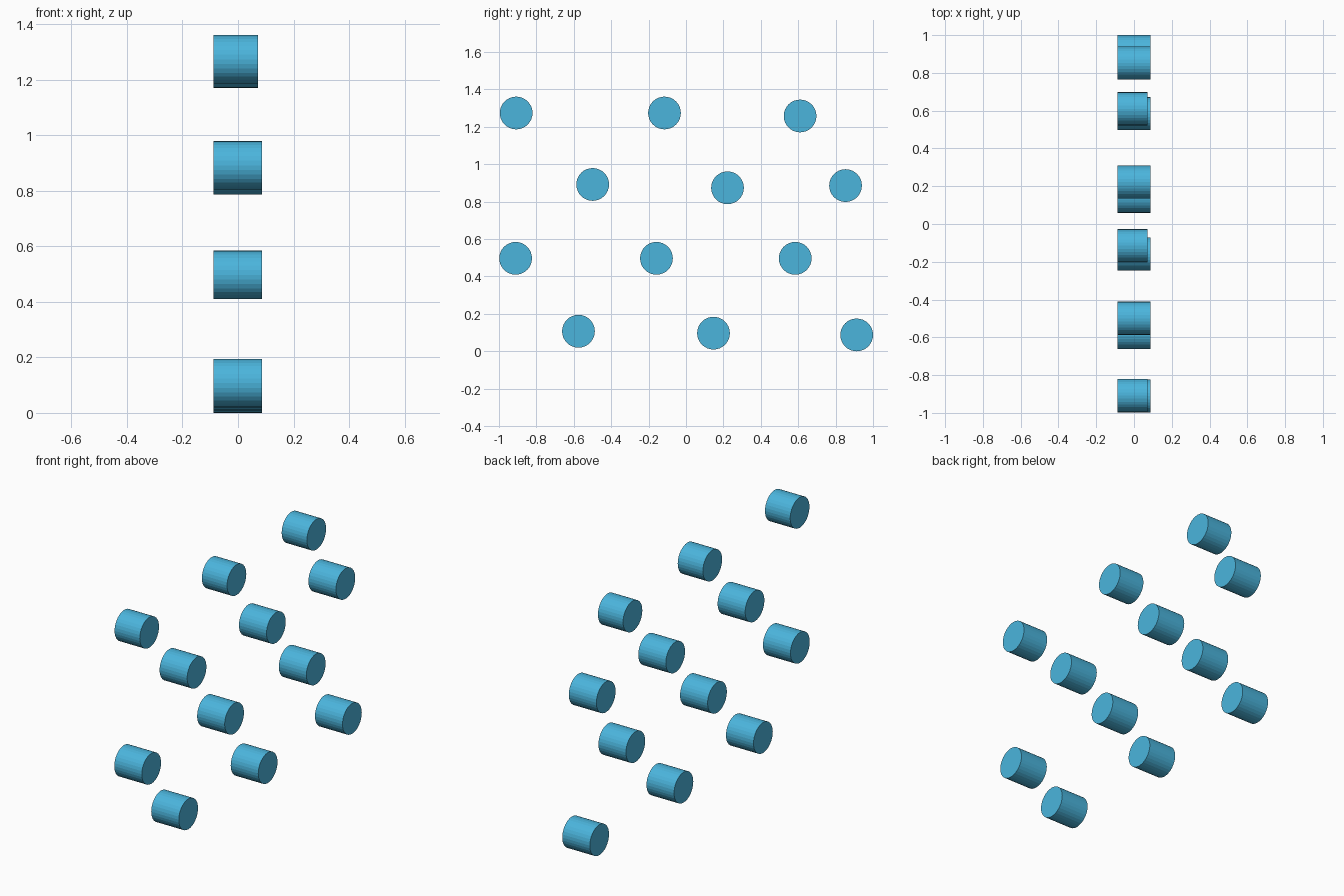
import bpy
from math import pi

if "Cube" in bpy.data.objects:
    bpy.data.objects.remove(bpy.data.objects["Cube"])

R = 0.0875        # peg radius
BACK = -0.088     # shared rear plane of all pegs

mat = bpy.data.materials.new("blue")
mat.diffuse_color = (0.07, 0.46, 0.72, 1)
mat.use_nodes = True
mat.node_tree.nodes["Principled BSDF"].inputs["Base Color"].default_value = mat.diffuse_color

# Staggered rows: front plane x, then (y, z) centre of each peg
rows = {
    "top": (0.072, [(-0.908, 1.274), (-0.115, 1.274), (0.61, 1.258)]),
    "upper": (0.087, [(-0.499, 0.892), (0.222, 0.874), (0.853, 0.886)]),
    "lower": (0.087, [(-0.911, 0.497), (-0.158, 0.497), (0.584, 0.497)]),
    "bottom": (0.087, [(-0.575, 0.107), (0.147, 0.097), (0.9125, 0.0875)]),
}


def peg(name, front, y, z):
    """Round peg lying along x."""
    bpy.ops.mesh.primitive_cylinder_add(
        vertices=32, radius=R, depth=front - BACK,
        location=((front + BACK) / 2, y, z), rotation=(0, pi / 2, 0))
    ob = bpy.context.object
    ob.name = name
    ob.data.materials.append(mat)


for row, (front, centres) in rows.items():
    for i, (y, z) in enumerate(centres, 1):
        peg(f"{row}_peg_{i}", front, y, z)
